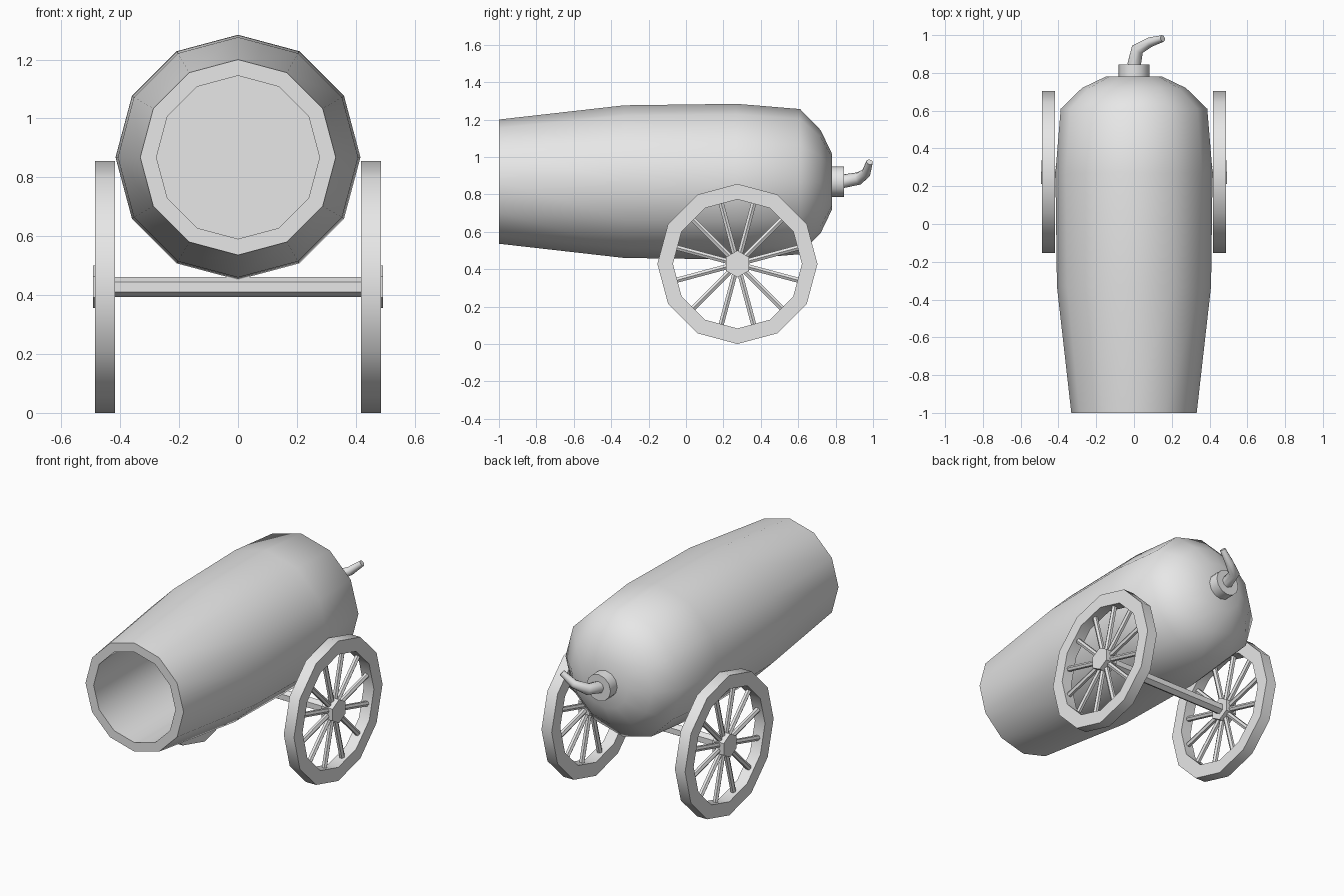
import bpy, bmesh, math
from mathutils import Vector

cube = bpy.data.objects.get("Cube")
if cube:
    bpy.data.objects.remove(cube)

iron = bpy.data.materials.new("plain grey")
iron.use_nodes = True
iron.diffuse_color = (0.8, 0.8, 0.8, 1)
iron.node_tree.nodes["Principled BSDF"].inputs["Base Color"].default_value = (0.8, 0.8, 0.8, 1)

X, Y, Z = Vector((1, 0, 0)), Vector((0, 1, 0)), Vector((0, 0, 1))
BORE_Z = 0.868
WHEEL_Y, WHEEL_Z = 0.275, 0.428


def loft(bm, rings, sides, up=Z, closed=False):
    """Skin rings of (centre, direction, radius); cap the ends unless closed."""
    loops = []
    for centre, direction, radius in rings:
        d = direction.normalized()
        u = (up - d * up.dot(d)).normalized()
        v = d.cross(u)
        angles = [math.tau * i / sides for i in range(sides)]
        loops.append([bm.verts.new(Vector(centre) + radius * (u * math.cos(a) + v * math.sin(a)))
                      for a in angles])
    pairs = list(zip(loops, loops[1:]))
    if closed:
        pairs.append((loops[-1], loops[0]))
    else:
        bm.faces.new(loops[0])
        bm.faces.new(loops[-1])
    for a, b in pairs:
        for i in range(sides):
            j = (i + 1) % sides
            bm.faces.new((a[i], a[j], b[j], b[i]))


def finish(bm, name, angle=50):
    bmesh.ops.recalc_face_normals(bm, faces=bm.faces)
    mesh = bpy.data.meshes.new(name)
    bm.to_mesh(mesh)
    bm.free()
    mesh.materials.append(iron)
    obj = bpy.data.objects.new(name, mesh)
    bpy.context.collection.objects.link(obj)
    bpy.ops.object.select_all(action='DESELECT')
    obj.select_set(True)
    bpy.context.view_layer.objects.active = obj
    bpy.ops.object.shade_smooth_by_angle(angle=math.radians(angle))
    return obj


def rod(bm, start, end, radius, sides, up=Z):
    start, end = Vector(start), Vector(end)
    loft(bm, [(start, end - start, radius), (end, end - start, radius)], sides, up)


# Barrel: bore floor, bore, muzzle lip, swelling body, domed breech
profile = [(0.5, 0.277), (-1, 0.277), (-1, 0.332), (-0.33, 0.408), (0.27, 0.416),
           (0.61, 0.388), (0.72, 0.275), (0.78, 0.15)]
bm = bmesh.new()
loft(bm, [((0, y, BORE_Z), Y, r) for y, r in profile], 12)
finish(bm, "barrel")

# Fuse collar
bm = bmesh.new()
rod(bm, (0, 0.77, BORE_Z), (0, 0.845, BORE_Z), 0.081, 12)
finish(bm, "fuse_collar")

# Bent, tapering fuse
path = [((0, 0.84, 0.87), 0.036), ((0.018, 0.925, 0.885), 0.034),
        ((0.085, 0.963, 0.915), 0.026), ((0.152, 0.982, 0.973), 0.018)]
points = [Vector(p) for p, r in path]
rings = []
for i, (p, r) in enumerate(path):
    tangent = points[min(i + 1, len(points) - 1)] - points[max(i - 1, 0)]
    rings.append((p, tangent, r))
bm = bmesh.new()
loft(bm, rings, 8)
finish(bm, "fuse")

# Axle
bm = bmesh.new()
rod(bm, (-0.45, WHEEL_Y, WHEEL_Z), (0.45, WHEEL_Y, WHEEL_Z), 0.034, 6)
finish(bm, "axle", 30)

# Wheels
for side, s in (("left", 1), ("right", -1)):
    def at(x):
        return Vector((s * x, WHEEL_Y, WHEEL_Z))

    bm = bmesh.new()
    loft(bm, [(at(x), X, r) for x, r in
              ((0.417, 0.345), (0.417, 0.428), (0.486, 0.428), (0.486, 0.345))], 12, closed=True)
    finish(bm, side + "_wheel_rim")

    bm = bmesh.new()
    rod(bm, at(0.417), at(0.492), 0.072, 6)
    finish(bm, side + "_wheel_hub", 30)

    bm = bmesh.new()
    for k in range(12):
        a = math.radians(15 + 30 * k)
        out = Y * math.cos(a) + Z * math.sin(a)
        rod(bm, at(0.452) + out * 0.04, at(0.452) + out * 0.34, 0.016, 6, X)
    finish(bm, side + "_wheel_spokes", 30)
